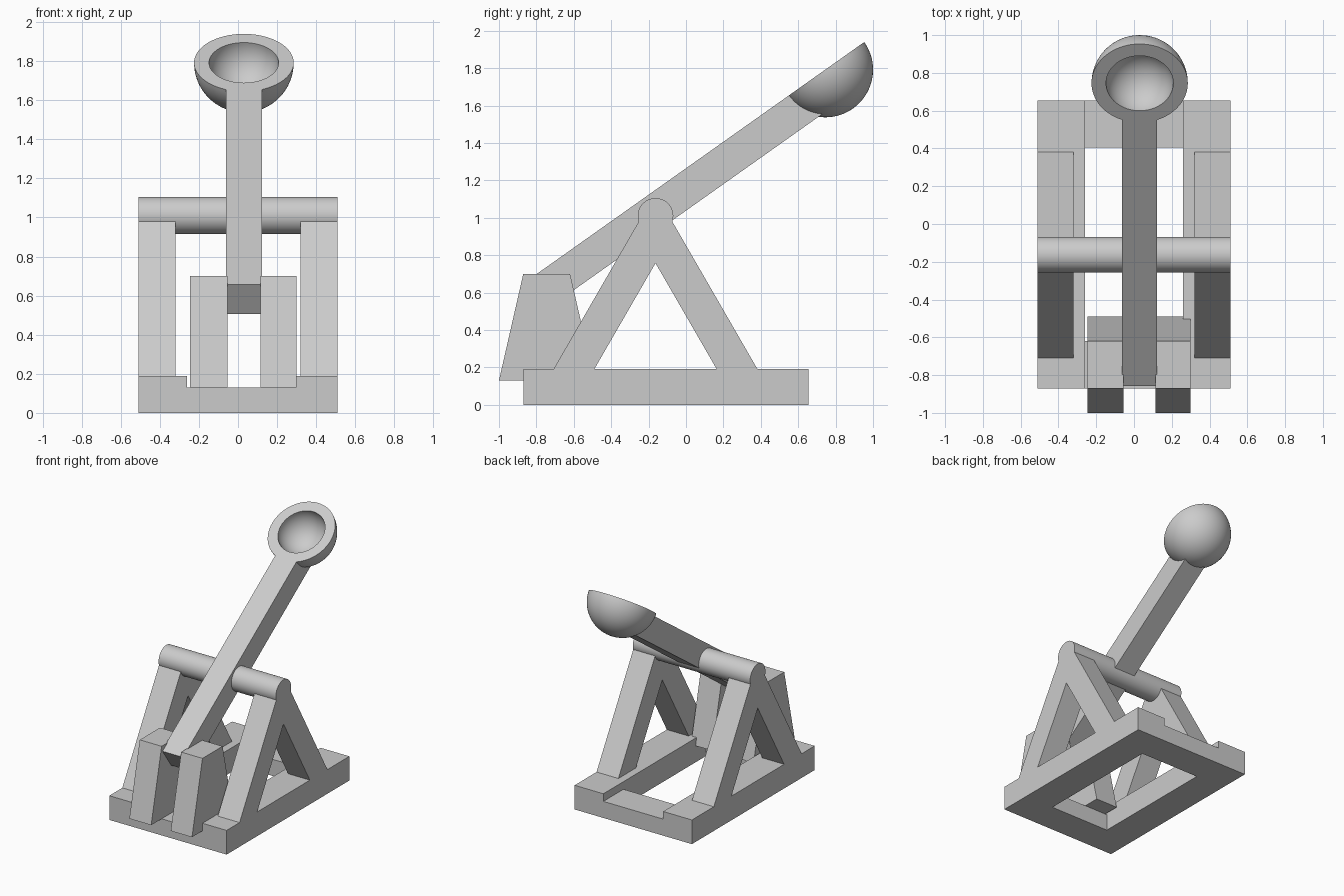
import bpy, bmesh, math
from mathutils import Matrix, Vector

cube = bpy.data.objects.get("Cube")
if cube:
    bpy.data.objects.remove(cube, do_unlink=True)

grey = bpy.data.materials.new("plain_grey")
grey.use_nodes = True
colour = (0.6, 0.6, 0.6, 1)
grey.diffuse_color = colour
grey.node_tree.nodes["Principled BSDF"].inputs["Base Color"].default_value = colour


def add_object(name, bm):
    bmesh.ops.recalc_face_normals(bm, faces=bm.faces)
    mesh = bpy.data.meshes.new(name)
    bm.to_mesh(mesh)
    bm.free()
    mesh.materials.append(grey)
    obj = bpy.data.objects.new(name, mesh)
    bpy.context.collection.objects.link(obj)
    return obj


def extrude_x(name, profile, x0, x1):
    """Extrude a side profile of (y, z) points from x0 to x1."""
    bm = bmesh.new()
    face = bm.faces.new([bm.verts.new((x0, y, z)) for y, z in profile])
    new = bmesh.ops.extrude_face_region(bm, geom=[face])["geom"]
    bmesh.ops.translate(bm, vec=(x1 - x0, 0, 0),
                        verts=[v for v in new if isinstance(v, bmesh.types.BMVert)])
    return add_object(name, bm)


def rect(y0, y1, z0, z1):
    return [(y0, z0), (y1, z0), (y1, z1), (y0, z1)]


def smooth(obj):
    bpy.ops.object.select_all(action="DESELECT")
    obj.select_set(True)
    bpy.context.view_layer.objects.active = obj
    bpy.ops.object.shade_smooth_by_angle(angle=math.radians(30))


# Base frame: tall side rails and lower cross beams
half, inner, front, back, beam = 0.51, 0.26, -0.87, 0.655, 0.25
for side, x0, x1 in (("left", inner, half), ("right", -half, -inner)):
    extrude_x(side + "_base_rail", rect(front, back, 0, 0.19), x0, x1)
extrude_x("front_cross_beam", rect(front, front + beam, 0, 0.13), -inner, inner)
extrude_x("back_cross_beam", rect(back - beam, back, 0, 0.13), -inner, inner)

# A-shaped supports
pivot_y, pivot_z = -0.163, 1.01
slope = math.sqrt(3)
top, foot, outer, hole = 1.0, 0.17, 0.557, 0.339
shoulder = outer - (top - foot) / slope
support = [(-outer, foot), (-shoulder, top), (shoulder, top), (outer, foot),
           (hole, foot), (0, foot + hole * slope), (-hole, foot)]
support = [(pivot_y + y, z) for y, z in support]
for side, x0, x1 in (("left", 0.32, half), ("right", -half, -0.32)):
    extrude_x(side + "_support", support, x0, x1)

# Axle
bm = bmesh.new()
bmesh.ops.create_cone(bm, cap_ends=True, segments=64, radius1=0.095, radius2=0.095,
                      depth=2 * half,
                      matrix=Matrix.Translation((0, pivot_y, pivot_z))
                      @ Matrix.Rotation(math.pi / 2, 4, "Y"))
smooth(add_object("axle", bm))

# Counterweight: two tapered blocks either side of the arm
weight = [(-1.0, 0.13), (-0.87, 0.70), (-0.62, 0.70), (-0.49, 0.13)]
extrude_x("left_counterweight", weight, 0.115, 0.30)
extrude_x("right_counterweight", weight, -0.245, -0.055)

# Throwing arm, its top flush with the bowl rim
arm_x, tilt = 0.03, math.radians(35.3)
centre = Vector((arm_x, 0.745, 1.792))
place = Matrix.Translation(centre) @ Matrix.Rotation(tilt, 4, "X")
arm = extrude_x("throwing_arm", rect(-1.965, -0.10, -0.185, 0), -0.0925, 0.0925)
arm.data.transform(place)

# Bowl: revolved shell with a flat rim
outer_r, inner_r, steps = 0.255, 0.178, 24
angles = [math.pi / 2 * i / steps for i in range(steps + 1)]
profile = [(outer_r * math.sin(a), -outer_r * math.cos(a)) for a in angles]
profile += [(inner_r * math.sin(a), -inner_r * math.cos(a)) for a in reversed(angles)]
bm = bmesh.new()
verts = [bm.verts.new((r, 0, z)) for r, z in profile]
edges = [bm.edges.new(pair) for pair in zip(verts, verts[1:])]
bmesh.ops.spin(bm, geom=verts + edges, cent=(0, 0, 0), axis=(0, 0, 1),
               angle=2 * math.pi, steps=64)
bmesh.ops.remove_doubles(bm, verts=bm.verts, dist=0.0005)
bowl = add_object("bowl", bm)
bowl.data.transform(place)
smooth(bowl)

# Hollow of the bowl, cut out of the arm end
bm = bmesh.new()
bmesh.ops.create_uvsphere(bm, u_segments=64, v_segments=48, radius=inner_r + 0.004, matrix=place)
cutter = add_object("bowl_hollow_cutter", bm)
cutter.hide_render = True
cutter.hide_viewport = True
cut = arm.modifiers.new("bowl_hollow", "BOOLEAN")
cut.operation = "DIFFERENCE"
cut.solver = "EXACT"
cut.object = cutter
